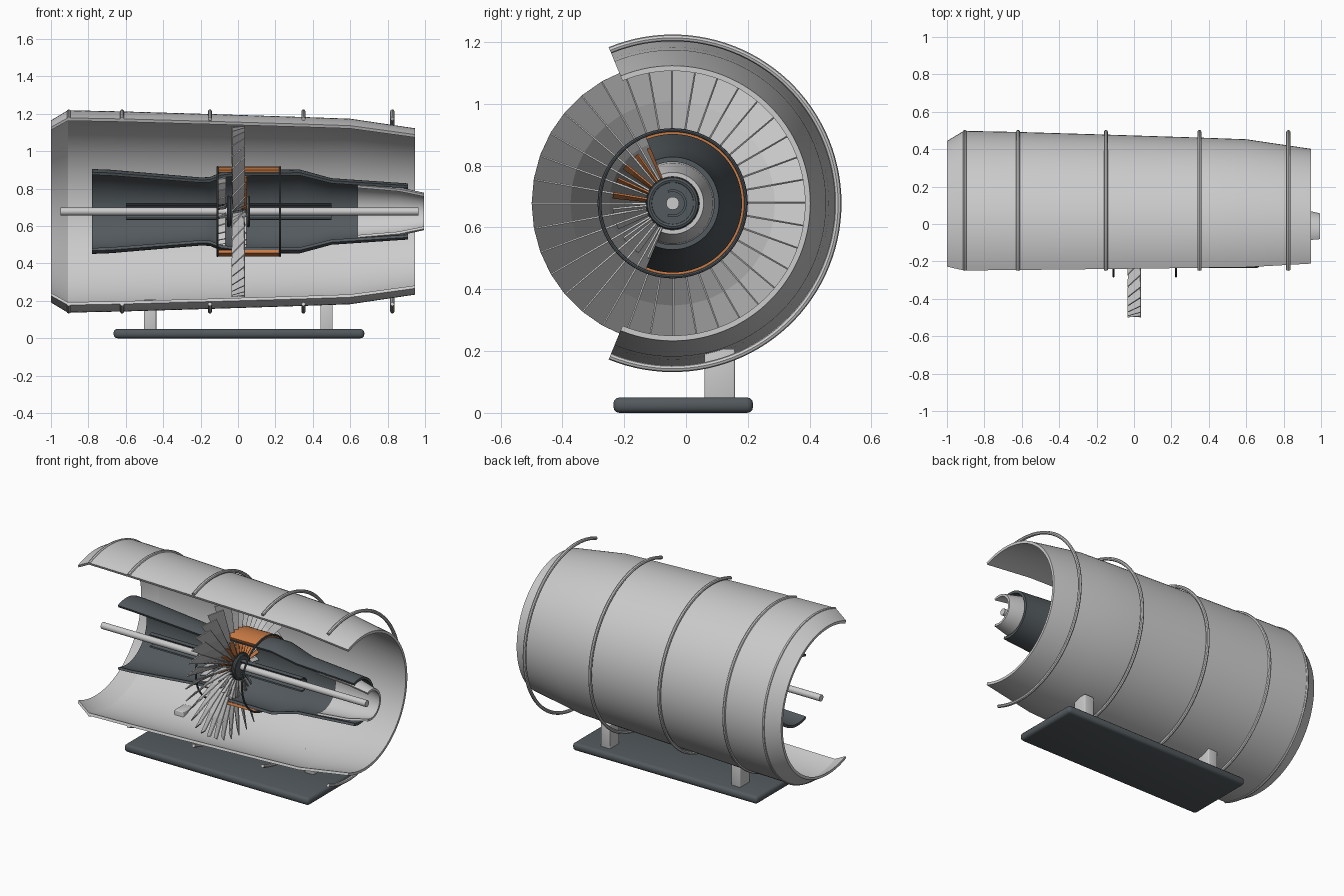
import bpy, bmesh, math

if "Cube" in bpy.data.objects:
    bpy.data.objects.remove(bpy.data.objects["Cube"])

AY, AZ = -0.043, 0.678           # engine axis
CUT = math.radians(112.3)        # half angle kept by the cutaway


def material(name, col):
    m = bpy.data.materials.new(name)
    m.diffuse_color = (*col, 1)
    m.use_nodes = True
    m.node_tree.nodes["Principled BSDF"].inputs["Base Color"].default_value = m.diffuse_color
    return m


DARK = material("dark_metal", (0.085, 0.10, 0.11))
ORANGE = material("orange_metal", (0.60, 0.20, 0.06))


def finish(bm, name, mat=None, smooth=True):
    bmesh.ops.recalc_face_normals(bm, faces=bm.faces[:])
    me = bpy.data.meshes.new(name)
    bm.to_mesh(me)
    bm.free()
    ob = bpy.data.objects.new(name, me)
    bpy.context.collection.objects.link(ob)
    if mat:
        me.materials.append(mat)
    if smooth:
        bpy.ops.object.select_all(action='DESELECT')
        ob.select_set(True)
        bpy.context.view_layer.objects.active = ob
        bpy.ops.object.shade_smooth_by_angle(angle=math.radians(30))
    return ob


def polar(x, r, a):
    return (x, AY + r * math.cos(a), AZ + r * math.sin(a))


def revolve(name, loop, mat=None, cut=True, seg=72):
    """Sweep a closed (x, radius) loop round the engine axis."""
    bm = bmesh.new()
    half = CUT if cut else math.pi
    count = seg + 1 if cut else seg
    rows = [[bm.verts.new(polar(x, r, -half + 2 * half * i / seg)) for x, r in loop]
            for i in range(count)]
    n = len(loop)
    for i in range(seg):
        a, b = rows[i], rows[(i + 1) % count]
        for j in range(n):
            k = (j + 1) % n
            bm.faces.new((a[j], a[k], b[k], b[j]))
    if cut:
        bm.faces.new(rows[0])
        bm.faces.new(rows[-1])
    return finish(bm, name, mat)


def shell(name, pts, t, mat=None):
    return revolve(name, pts + [(x, r - t) for x, r in reversed(pts)], mat)


def tube_ring(name, x, r, rad, mat=None, cut=True):
    loop = [(x + rad * math.cos(k * math.pi / 4), r + rad * math.sin(k * math.pi / 4))
            for k in range(8)]
    return revolve(name, loop, mat, cut)


def rod(name, x0, x1, r, mat=None):
    """Solid cylinder on the engine axis."""
    bm = bmesh.new()
    bmesh.ops.create_cone(bm, cap_ends=True, segments=32, radius1=r, radius2=r, depth=x1 - x0)
    ob = finish(bm, name, mat)
    ob.rotation_euler = (0, math.pi / 2, 0)
    ob.location = ((x0 + x1) / 2, AY, AZ)
    return ob


def blades(name, n, x, r0, r1, root, tip, thick, mat=None, start=0, stop=None):
    """Twisted blades; root and tip are (axial half, tangential half) chords."""
    bm = bmesh.new()
    for i in range(start, n if stop is None else stop):
        a = 2 * math.pi * (i + 0.5) / n
        rings = []
        for s in range(4):
            f = s / 3
            r = r0 + (r1 - r0) * f
            ax = root[0] + (tip[0] - root[0]) * f
            tg = root[1] + (tip[1] - root[1]) * f
            ln = math.hypot(ax, tg)
            nx, nt = tg / ln * thick, ax / ln * thick
            corners = ((-ax - nx, tg - nt), (ax - nx, -tg - nt),
                       (ax + nx, -tg + nt), (-ax + nx, tg + nt))
            rings.append([bm.verts.new(polar(x + dx, r, a + dt / r)) for dx, dt in corners])
        for p, q in zip(rings, rings[1:]):
            for j in range(4):
                k = (j + 1) % 4
                bm.faces.new((p[j], p[k], q[k], q[j]))
        bm.faces.new(rings[0])
        bm.faces.new(rings[-1])
    return finish(bm, name, mat, smooth=False)


def box(name, lo, hi, bevel, mat=None):
    bm = bmesh.new()
    bmesh.ops.create_cube(bm, size=1)
    for v in bm.verts:
        v.co = [(lo[k] + hi[k]) / 2 + v.co[k] * (hi[k] - lo[k]) for k in range(3)]
    bmesh.ops.bevel(bm, geom=bm.edges[:], offset=bevel, segments=3, profile=0.5, affect='EDGES')
    return finish(bm, name, mat)


# outer cowling with its hoops
shell("nacelle", [(-1.0, 0.487), (-0.91, 0.541), (-0.62, 0.535), (-0.15, 0.521),
                  (0.35, 0.505), (0.6, 0.496), (0.945, 0.445)], 0.017)
for i, x in enumerate((-0.905, -0.62, -0.15, 0.35, 0.825)):
    tube_ring(f"nacelle_hoop_{i}", x, 0.535, 0.011)

# core casing, combustor cover and exhaust nozzle
shell("core_casing", [(-0.78, 0.227), (-0.68, 0.223), (-0.2, 0.182), (-0.15, 0.184),
                      (-0.09, 0.21), (0.0, 0.222), (0.33, 0.224), (0.5, 0.178),
                      (0.91, 0.15)], 0.016, DARK)
shell("combustor_cover", [(-0.11, 0.24), (0.225, 0.24)], 0.016, ORANGE)
for i, x in enumerate((-0.11, 0.225)):
    tube_ring(f"core_flange_{i}", x, 0.237, 0.006, DARK, cut=False)
shell("exhaust_nozzle", [(0.64, 0.15), (0.86, 0.13), (0.995, 0.1)], 0.014)

# shaft, sleeve and hub
rod("main_shaft", -0.95, 0.965, 0.021)
shell("shaft_sleeve", [(-0.6, 0.045), (0.5, 0.045)], 0.008, DARK)
rod("fan_hub", -0.035, 0.04, 0.088, DARK)
for i, x in enumerate((-0.05, 0.055)):
    tube_ring(f"hub_rim_{i}", x, 0.075, 0.01, DARK, cut=False)
rod("hub_boss", -0.055, 0.06, 0.075, DARK)

# main fan and inner blades
blades("fan_blades", 36, 0.002, 0.08, 0.456, (0.03, 0.006), (0.034, 0.038), 0.003)
blades("turbine_blades_upper", 24, 0.035, 0.085, 0.195, (0.012, 0.004), (0.012, 0.008), 0.003,
       ORANGE, 0, 12)
blades("turbine_blades_lower", 24, 0.035, 0.085, 0.195, (0.012, 0.004), (0.012, 0.008), 0.003,
       None, 12, 24)
blades("stator_vanes", 24, -0.09, 0.1, 0.19, (0.025, 0.004), (0.025, 0.008), 0.003)

# display stand
box("base_plate", (-0.665, -0.235, 0.0), (0.675, 0.217, 0.05), 0.02, DARK)
for i, x in enumerate((-0.47, 0.473)):
    box(f"stand_leg_{i}", (x - 0.033, 0.06, 0.04), (x + 0.033, 0.158, 0.207), 0.005)
